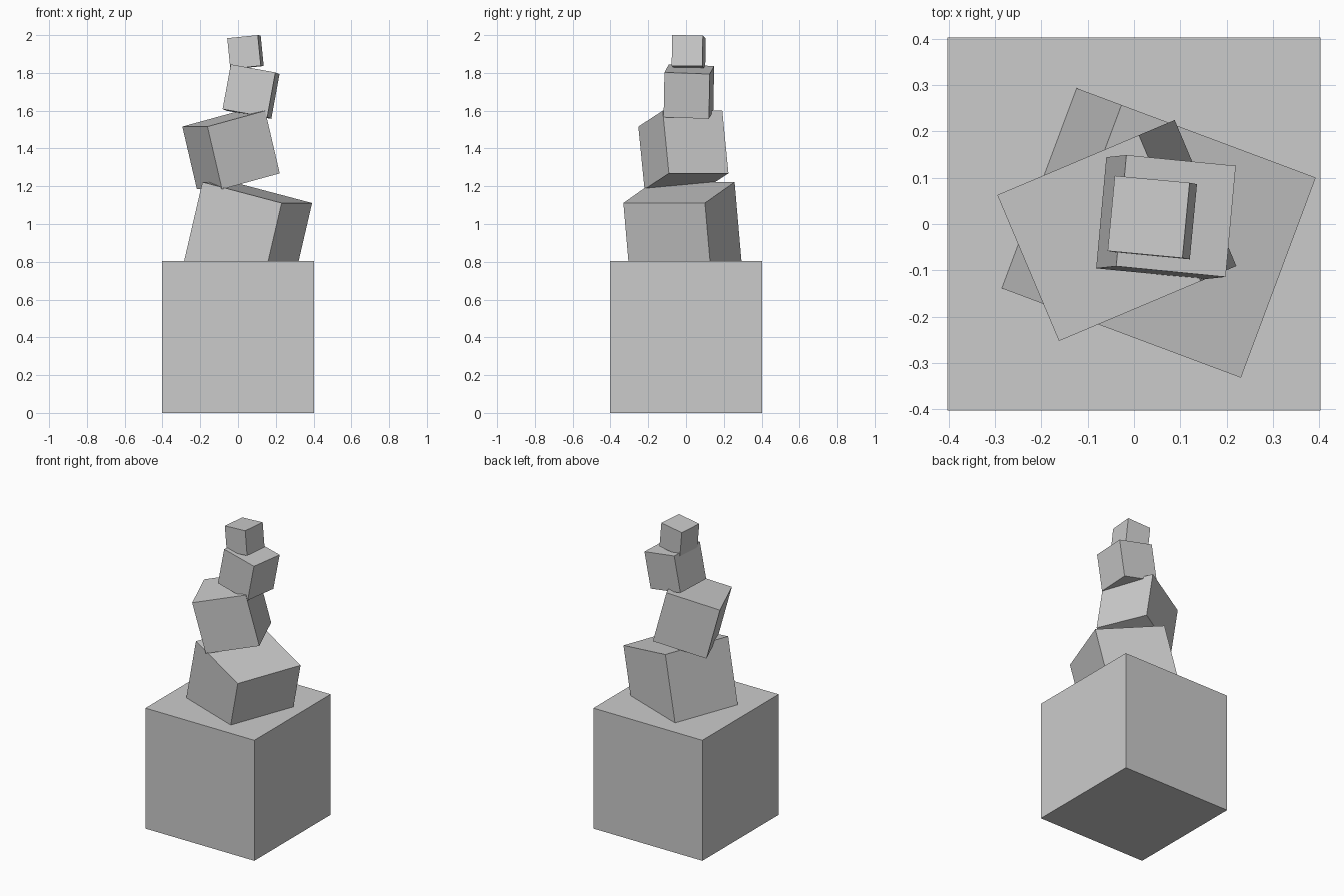
import bpy
from math import radians

if "Cube" in bpy.data.objects:
    bpy.data.objects.remove(bpy.data.objects["Cube"])


def block(name, size, centre, yaw=0, tilt=0, roll=0):
    """Solid cube, turned about z after leaning sideways."""
    bpy.ops.mesh.primitive_cube_add(
        size=size, location=centre,
        rotation=(radians(roll), radians(tilt), radians(yaw)))
    bpy.context.object.name = name
    bpy.context.object.data.name = name


# Large upright base
block("base_block", 0.805, (0, 0, 0.4025))

# Leaning blocks, each smaller than the one below
block("lower_block", 0.461, (0.050, -0.018, 0.943), yaw=-20.5, tilt=13.9)
block("middle_block", 0.342, (-0.037, -0.014, 1.392), yaw=22.9, tilt=-14.2)
block("upper_block", 0.241, (0.069, 0.015, 1.701), yaw=-5.6, tilt=10.2, roll=-2.1)
block("top_block", 0.163, (0.0395, 0.014, 1.910), yaw=-5.4, tilt=-5.7, roll=-0.5)
